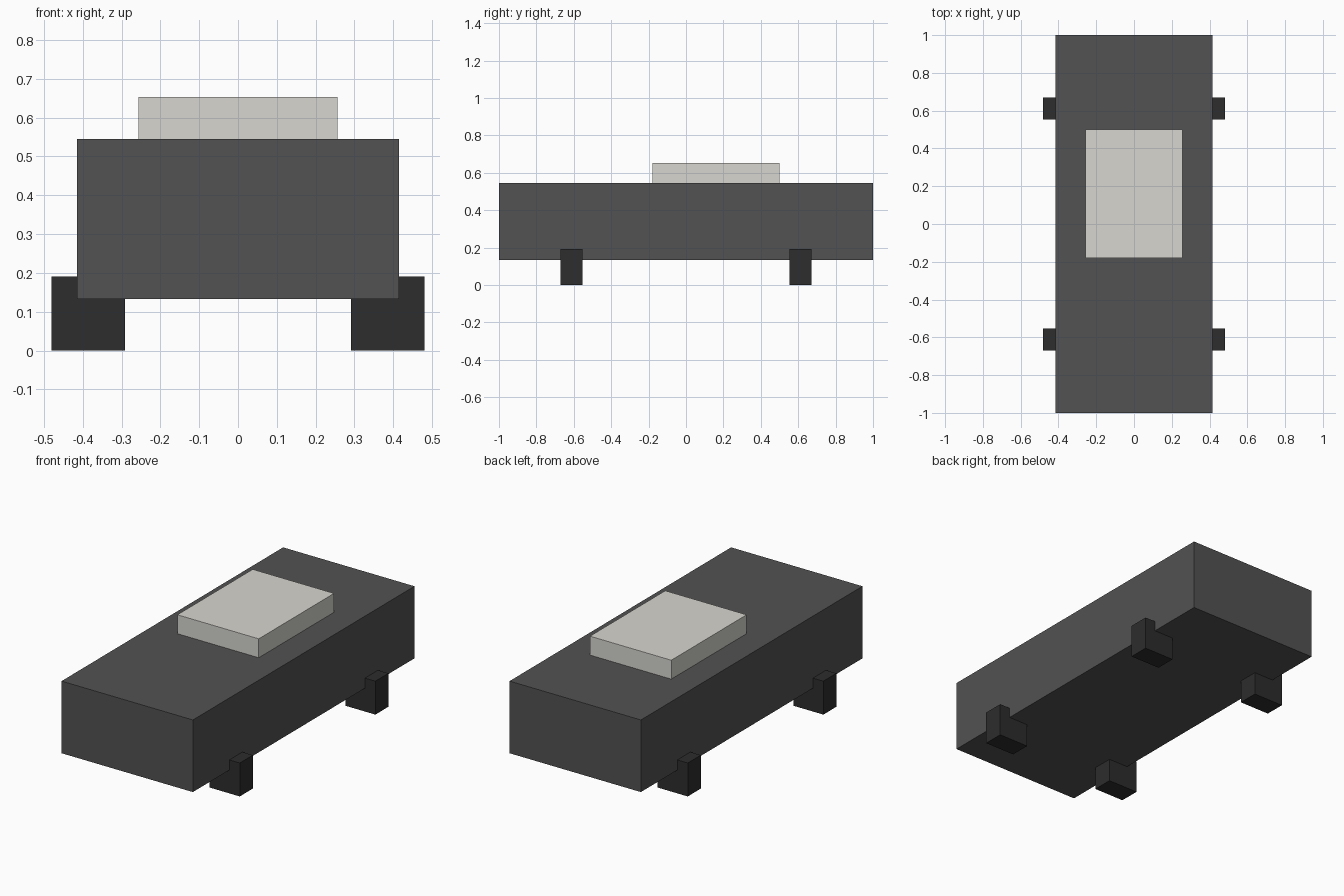
import bpy

if "Cube" in bpy.data.objects:
    bpy.data.objects.remove(bpy.data.objects["Cube"])


def material(name, rgb):
    mat = bpy.data.materials.new(name)
    mat.diffuse_color = (*rgb, 1.0)
    mat.use_nodes = True
    mat.node_tree.nodes["Principled BSDF"].inputs["Base Color"].default_value = mat.diffuse_color
    return mat


def box(name, low, high, mat):
    """Axis-aligned box between two opposite corners."""
    centre = [(a + b) / 2 for a, b in zip(low, high)]
    bpy.ops.mesh.primitive_cube_add(size=1, location=centre)
    obj = bpy.context.object
    obj.name = name
    obj.scale = [b - a for a, b in zip(low, high)]
    bpy.ops.object.transform_apply(location=False, rotation=False, scale=True)
    obj.data.materials.append(mat)
    return obj


body_grey = material("body_grey", (0.084, 0.084, 0.084))
cabin_cream = material("cabin_cream", (0.68, 0.67, 0.63))
wheel_black = material("wheel_black", (0.026, 0.026, 0.026))

# Main body and the offset cabin on its roof
box("body", (-0.415, -1.0, 0.133), (0.415, 1.0, 0.545), body_grey)
box("cabin", (-0.257, -0.18, 0.545), (0.257, 0.5, 0.653), cabin_cream)

# Four block wheels, overlapping the lower edge of the body
for end, y in (("front", -0.612), ("back", 0.612)):
    for side, x in (("left", -0.386), ("right", 0.386)):
        box(f"{end}_{side}_wheel", (x - 0.095, y - 0.059, 0.0),
            (x + 0.095, y + 0.059, 0.191), wheel_black)
